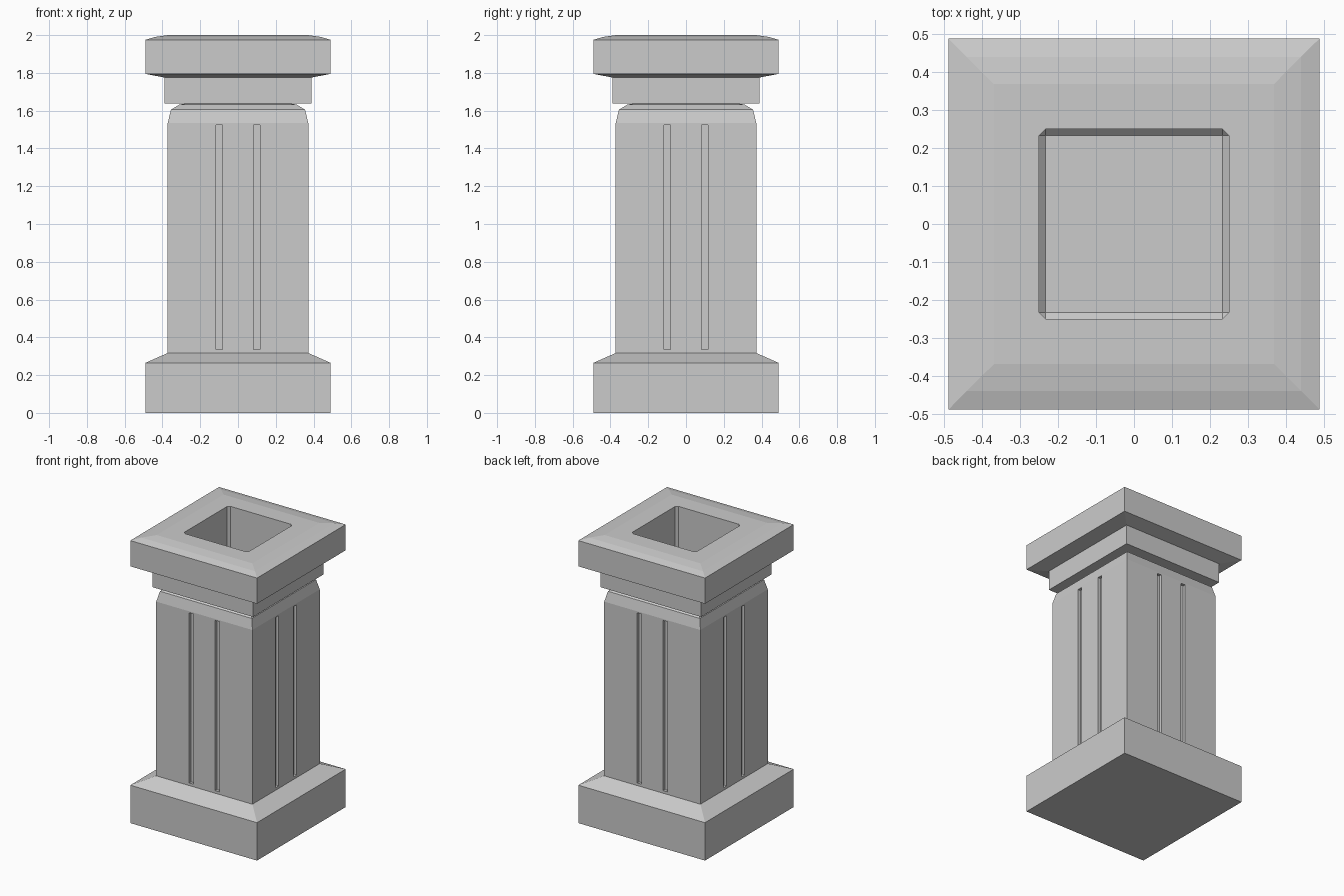
import bpy, bmesh
from mathutils import Matrix, Vector

if "Cube" in bpy.data.objects:
    bpy.data.objects.remove(bpy.data.objects["Cube"])


def link(name, bm):
    bmesh.ops.recalc_face_normals(bm, faces=bm.faces)
    mesh = bpy.data.meshes.new(name)
    bm.to_mesh(mesh)
    bm.free()
    ob = bpy.data.objects.new(name, mesh)
    bpy.context.collection.objects.link(ob)
    return ob


def square_stack(name, profile):
    """Closed square solid from (half width, z) rings."""
    bm = bmesh.new()
    rings = [[bm.verts.new((sx * r, sy * r, z))
              for sx, sy in ((-1, -1), (1, -1), (1, 1), (-1, 1))]
             for r, z in profile]
    for a, b in zip(rings, rings[1:]):
        for i in range(4):
            j = (i + 1) % 4
            bm.faces.new((a[i], a[j], b[j], b[i]))
    bm.faces.new(rings[0][::-1])
    bm.faces.new(rings[-1])
    return link(name, bm)


def box(name, center, size, bevel=0):
    bm = bmesh.new()
    bmesh.ops.create_cube(bm, size=1, matrix=Matrix.Translation(Vector(center))
                          @ Matrix.Diagonal((*size, 1)))
    if bevel:
        bmesh.ops.bevel(bm, geom=bm.edges[:], offset=bevel, segments=1,
                        affect='EDGES', profile=0.5)
    return link(name, bm)


def cut(target, cutter):
    cutter.hide_render = True
    cutter.hide_set(True)
    mod = target.modifiers.new(cutter.name, 'BOOLEAN')
    mod.operation = 'DIFFERENCE'
    mod.solver = 'EXACT'
    mod.object = cutter
    bpy.context.view_layer.objects.active = target
    bpy.ops.object.modifier_apply(modifier=mod.name)
    bpy.data.objects.remove(cutter, do_unlink=True)


# Plinth, shaft, neck and capital in one square profile
pedestal = square_stack("pedestal", [
    (0.49, 0), (0.49, 0.265), (0.372, 0.317),
    (0.372, 1.535), (0.355, 1.605), (0.31, 1.632), (0.28, 1.637),
    (0.388, 1.637), (0.388, 1.775), (0.49, 1.795),
    (0.49, 1.975), (0.44, 1.99), (0.37, 2.0)])

# Two vertical grooves on every shaft side
for side in (-1, 1):
    for s in (-0.1, 0.1):
        cut(pedestal, box("groove", (s, side * 0.372, 0.93), (0.034, 0.04, 1.19)))
        cut(pedestal, box("groove", (side * 0.372, s, 0.93), (0.04, 0.034, 1.19)))

# Square well with bevelled edges, open at the top
cut(pedestal, box("well", (0, 0, 1.85), (0.5, 0.5, 0.7), 0.016))
